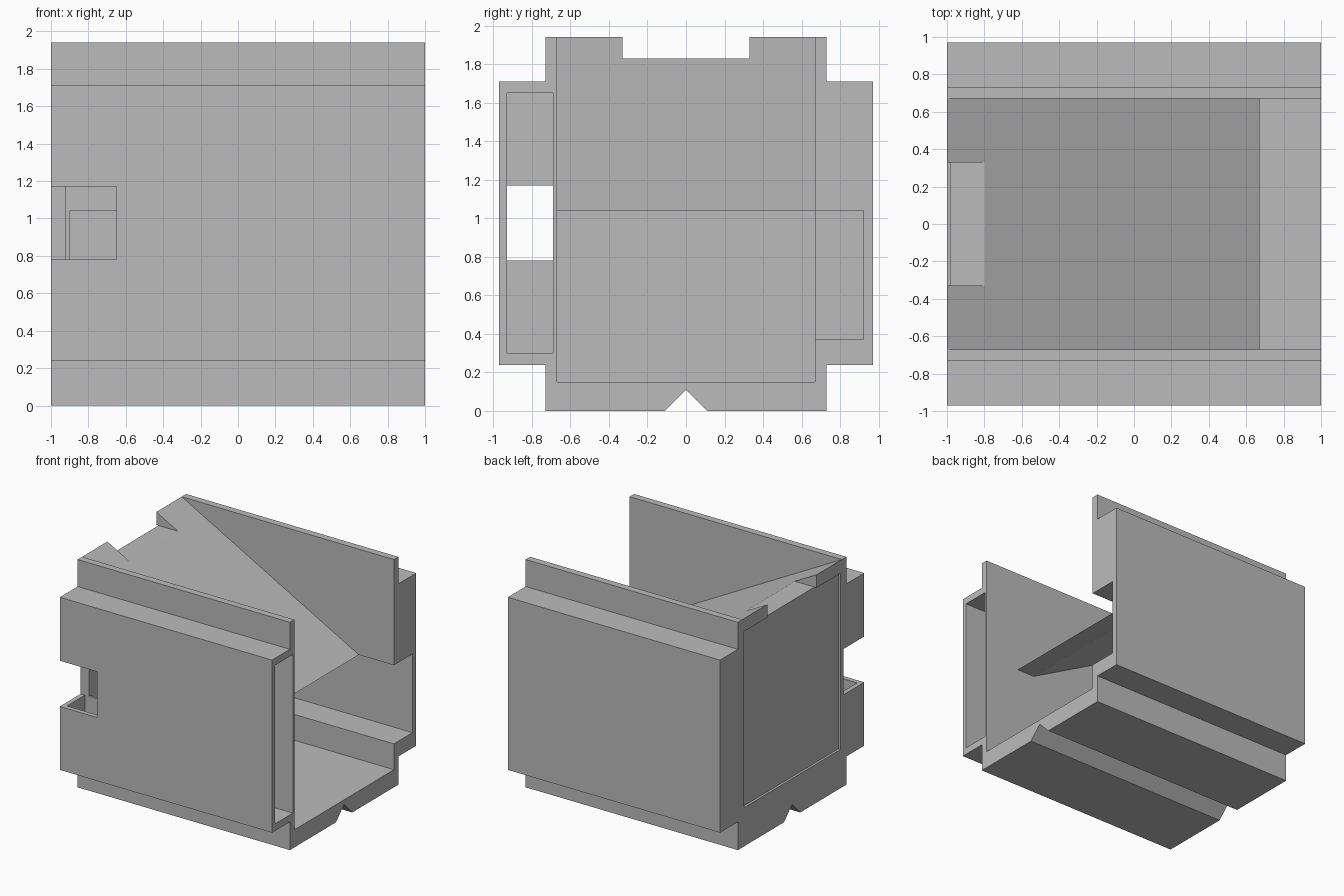
import bpy, bmesh
from mathutils import Vector

cube = bpy.data.objects.get("Cube")
if cube:
    bpy.data.objects.remove(cube, do_unlink=True)

grey = bpy.data.materials.new("plain_grey")
grey.use_nodes = True
colour = (0.5, 0.5, 0.5, 1)
grey.diffuse_color = colour
grey.node_tree.nodes["Principled BSDF"].inputs["Base Color"].default_value = colour


def prism(name, outline, axis, lo, hi):
    """Extrude a 2D outline along axis 'x' (y, z points) or 'y' (x, z points)."""
    bm = bmesh.new()
    place = (lambda a, b: (lo, a, b)) if axis == "x" else (lambda a, b: (a, lo, b))
    face = bm.faces.new([bm.verts.new(place(*p)) for p in outline])
    out = bmesh.ops.extrude_face_region(bm, geom=[face])
    step = Vector((hi - lo, 0, 0)) if axis == "x" else Vector((0, hi - lo, 0))
    moved = [v for v in out["geom"] if isinstance(v, bmesh.types.BMVert)]
    bmesh.ops.translate(bm, verts=moved, vec=step)
    bmesh.ops.recalc_face_normals(bm, faces=bm.faces)
    mesh = bpy.data.meshes.new(name)
    bm.to_mesh(mesh)
    bm.free()
    mesh.materials.append(grey)
    obj = bpy.data.objects.new(name, mesh)
    bpy.context.collection.objects.link(obj)
    return obj


def box(name, x, y, z):
    return prism(name, [(y[0], z[0]), (y[1], z[0]), (y[1], z[1]), (y[0], z[1])], "x", *x)


def cut(target, cutter):
    cutter.hide_render = True
    mod = target.modifiers.new(cutter.name, "BOOLEAN")
    mod.operation = "DIFFERENCE"
    mod.solver = "EXACT"
    mod.object = cutter
    bpy.context.view_layer.objects.active = target
    bpy.ops.object.modifier_apply(modifier=mod.name)
    bpy.data.objects.remove(cutter, do_unlink=True)


# Outer block with side slabs and a V groove underneath
half = [(0.11, 0), (0.73, 0), (0.73, 0.24), (0.97, 0.24),
        (0.97, 1.71), (0.73, 1.71), (0.73, 1.94)]
outline = [(0, 0.11)] + half + [(-y, z) for y, z in reversed(half)]
body = prism("housing", outline, "x", -1, 1)

# Main bay, leaving a thin sloping ramp and an end wall
slope = (1.94 - 1.04) / 1.67
bay = [(-1.1, 1.94 + 0.1 * slope), (-1.1, 2.2), (1.1, 2.2), (1.1, 0.15), (-0.92, 0.15),
       (-0.92, 1.04 + 1.42 * slope), (0.5, 1.04), (0.67, 1.04)]
cut(body, prism("main_bay", bay, "y", -0.67, 0.67))

# Notch in the top of the ramp
cut(body, box("ramp_notch", (-1.1, -0.6), (-0.33, 0.33), (1.83, 2.2)))

# Shallow recess on the closed end
cut(body, box("end_recess", (-1.1, -0.98), (-0.65, 0.65), (0.33, 1.83)))

# Tall slot inside the front slab
cut(body, box("front_slot", (-0.96, 1.1), (-0.93, -0.69), (0.30, 1.65)))

# Pocket in the back wall, open to the bay
cut(body, box("back_pocket", (-0.90, 1.1), (0.6, 0.92), (0.37, 1.04)))

# Front notch, opening into the slot and the bay
cut(body, box("front_notch", (-1.1, -0.65), (-1.1, -0.69), (0.78, 1.17)))
cut(body, box("bay_opening", (-0.92, -0.65), (-0.75, -0.6), (0.78, 1.17)))
